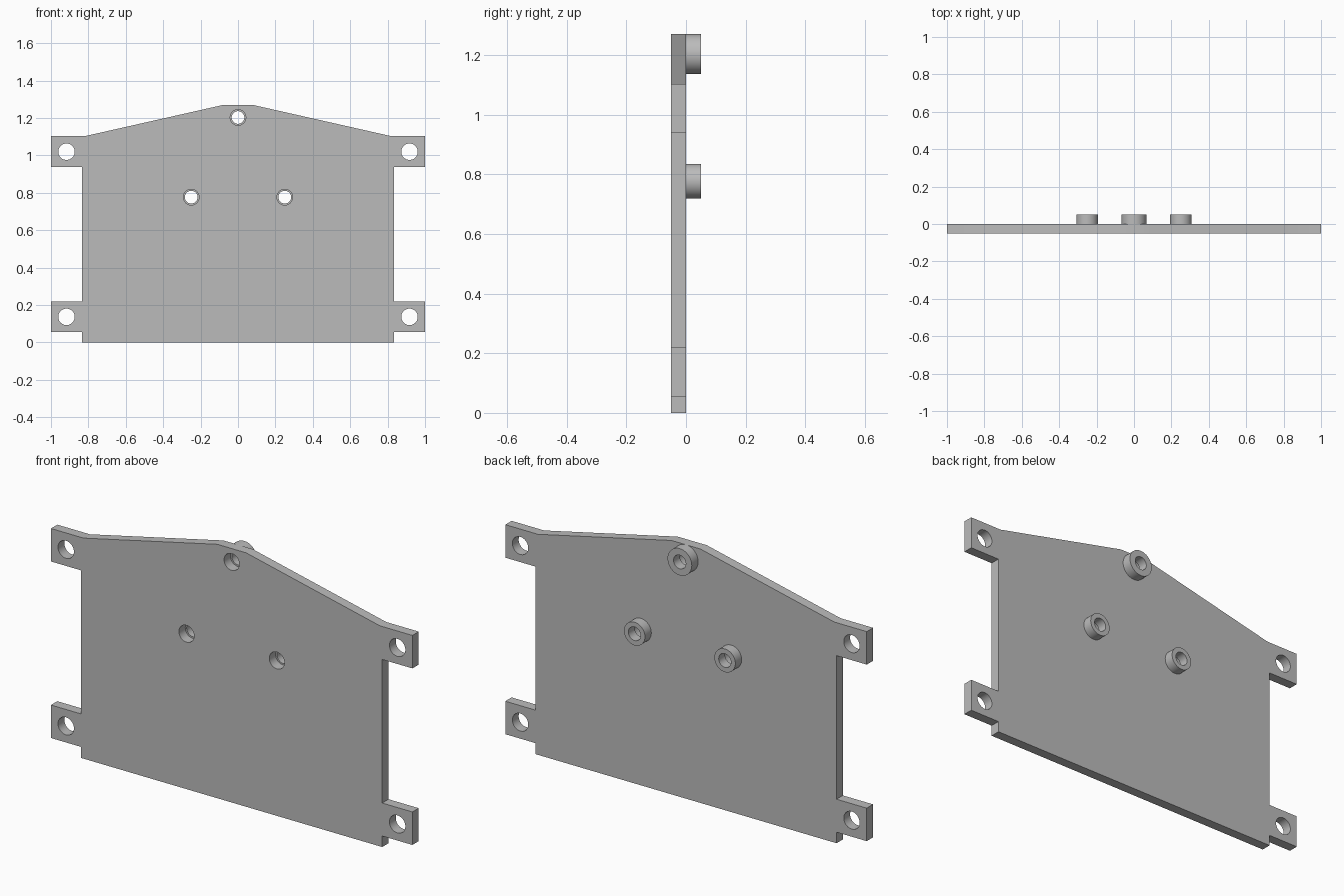
import bpy, bmesh
from math import cos, sin, pi, radians

cube = bpy.data.objects.get("Cube")
if cube:
    bpy.data.objects.remove(cube, do_unlink=True)

grey = bpy.data.materials.new("plain_grey")
colour = (0.5, 0.5, 0.5, 1)
grey.diffuse_color = colour
grey.use_nodes = True
grey.node_tree.nodes["Principled BSDF"].inputs["Base Color"].default_value = colour


def circle(x, z, r, n=48):
    return [(x + r * cos(2 * pi * i / n), z + r * sin(2 * pi * i / n)) for i in range(n)]


def extruded(name, loops, y0, y1):
    """Solid from an outline and its holes (x, z), running from y0 to y1."""
    curve = bpy.data.curves.new(name + "_outline", "CURVE")
    curve.dimensions = "2D"
    curve.fill_mode = "BOTH"
    curve.extrude = (y1 - y0) / 2
    for loop in loops:
        spline = curve.splines.new("POLY")
        spline.points.add(len(loop) - 1)
        for point, (x, z) in zip(spline.points, loop):
            point.co = (x, z, 0, 1)
        spline.use_cyclic_u = True
    helper = bpy.data.objects.new(name + "_helper", curve)
    bpy.context.collection.objects.link(helper)
    bpy.context.view_layer.update()
    mesh = bpy.data.meshes.new_from_object(
        helper.evaluated_get(bpy.context.evaluated_depsgraph_get()))
    bpy.data.objects.remove(helper, do_unlink=True)
    bpy.data.curves.remove(curve)

    # Weld the caps to the walls and point all normals outward
    bm = bmesh.new()
    bm.from_mesh(mesh)
    bmesh.ops.remove_doubles(bm, verts=bm.verts, dist=0.0001)
    bmesh.ops.recalc_face_normals(bm, faces=bm.faces)
    bm.to_mesh(mesh)
    bm.free()
    mesh.name = name
    mesh.materials.clear()
    mesh.materials.append(grey)
    obj = bpy.data.objects.new(name, mesh)
    bpy.context.collection.objects.link(obj)
    obj.rotation_euler.x = pi / 2
    obj.location.y = (y0 + y1) / 2
    bpy.ops.object.select_all(action="DESELECT")
    obj.select_set(True)
    bpy.context.view_layer.objects.active = obj
    bpy.ops.object.shade_smooth_by_angle(angle=radians(30))


# Right half of the plate outline, bottom to top, then mirrored
half = [(0.833, 0), (0.833, 0.055), (1, 0.055), (1, 0.22), (0.833, 0.22),
        (0.833, 0.938), (1, 0.938), (1, 1.103), (0.82, 1.103), (0.08, 1.27)]
outline = half + [(-x, z) for x, z in reversed(half)]

# Bosses on the back: name, x, z, outer radius
bosses = [("top_boss", 0, 1.203, 0.067),
          ("left_boss", 0.25, 0.777, 0.058),
          ("right_boss", -0.25, 0.777, 0.058)]

# Plate with corner mounting holes and boss holes
holes = [circle(x, z, 0.044) for x in (-0.917, 0.917) for z in (0.137, 1.02)]
holes += [circle(x, z, 0.042) for _, x, z, _ in bosses]
extruded("mounting_plate", [outline] + holes, -0.05, 0)

# Hollow bosses with a slightly narrower bore
for name, x, z, r in bosses:
    extruded(name, [circle(x, z, r), circle(x, z, 0.034)], 0, 0.05)
